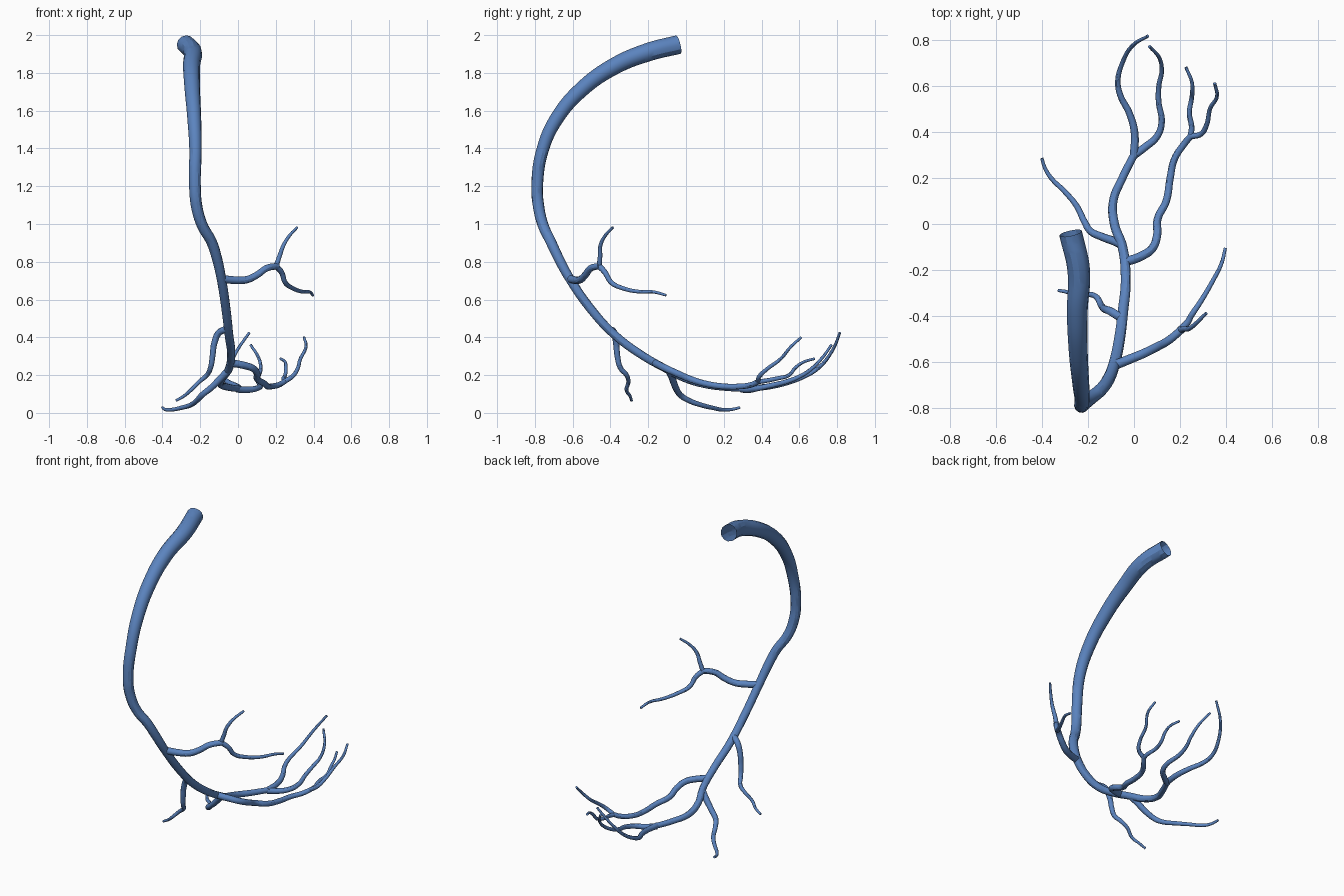
import bpy

blue = bpy.data.materials.new("vein_blue")
blue.diffuse_color = (0.105, 0.23, 0.52, 1)


def vessel(name, points, r0=0.02, r1=0.007, capped=True):
    """Smooth tapered tube; a fourth value in a point is its own radius."""
    curve = bpy.data.curves.new(name, 'CURVE')
    curve.dimensions = '3D'
    curve.bevel_depth = 1.0
    curve.bevel_resolution = 4
    curve.resolution_u = 8
    curve.use_fill_caps = capped
    spline = curve.splines.new('BEZIER')
    spline.bezier_points.add(len(points) - 1)
    for i, (bp, p) in enumerate(zip(spline.bezier_points, points)):
        bp.co = p[:3]
        bp.handle_left_type = bp.handle_right_type = 'AUTO'
        bp.radius = p[3] if len(p) > 3 else r0 + (r1 - r0) * i / (len(points) - 1)
    obj = bpy.data.objects.new(name, curve)
    bpy.context.collection.objects.link(obj)
    curve.materials.append(blue)
    bpy.ops.object.select_all(action='DESELECT')
    obj.select_set(True)
    bpy.context.view_layer.objects.active = obj
    bpy.ops.object.convert(target='MESH')
    bpy.ops.object.shade_smooth_by_angle()


# Main trunk, open at its wide upper end
vessel("trunk", [
    (-0.275, -0.04, 1.95, .050), (-0.24, -0.20, 1.91, .049), (-0.246, -0.38, 1.835, .045),
    (-0.242, -0.55, 1.715, .041), (-0.232, -0.68, 1.565, .037), (-0.225, -0.757, 1.40, .033),
    (-0.228, -0.788, 1.20, .031), (-0.218, -0.78, 1.09, .030), (-0.19, -0.757, 0.995, .029),
    (-0.14, -0.715, 0.905, .028), (-0.112, -0.675, 0.82, .027),
    (-0.088, -0.615, 0.71, .025), (-0.063, -0.50, 0.545, .024), (-0.048, -0.38, 0.415, .023),
    (-0.036, -0.24, 0.31, .022), (-0.05, -0.10, 0.23, .021), (-0.085, 0.0, 0.18, .020),
    (-0.09, 0.10, 0.15, .019), (-0.05, 0.20, 0.135, .018), (0.0, 0.30, 0.128, .017)],
    capped=False)

# End fork of the trunk
vessel("end_fork_left", [
    (0.0, 0.295, 0.128), (0.002, 0.40, 0.135), (-0.02, 0.48, 0.147), (-0.06, 0.56, 0.168),
    (-0.07, 0.62, 0.19), (-0.05, 0.70, 0.237), (-0.005, 0.775, 0.33), (0.06, 0.815, 0.425)],
    0.018)
vessel("end_fork_right", [
    (-0.005, 0.295, 0.125), (0.05, 0.335, 0.122), (0.10, 0.38, 0.13), (0.12, 0.44, 0.143),
    (0.107, 0.53, 0.165), (0.108, 0.60, 0.192), (0.12, 0.66, 0.23), (0.11, 0.72, 0.29),
    (0.067, 0.77, 0.36)], 0.018)

# Long right branch and its two twigs
vessel("right_branch", [
    (-0.04, -0.165, 0.265), (0.03, -0.14, 0.252), (0.08, -0.105, 0.235), (0.10, -0.05, 0.21),
    (0.102, 0.02, 0.18), (0.14, 0.10, 0.155), (0.157, 0.20, 0.14), (0.175, 0.28, 0.14),
    (0.22, 0.35, 0.15), (0.25, 0.385, 0.168)], 0.02, 0.014)
vessel("right_twig_outer", [
    (0.245, 0.38, 0.165), (0.29, 0.39, 0.195), (0.315, 0.43, 0.233), (0.33, 0.50, 0.285),
    (0.36, 0.555, 0.35), (0.35, 0.61, 0.40)], 0.013)
vessel("right_twig_inner", [
    (0.245, 0.38, 0.165), (0.25, 0.42, 0.17), (0.24, 0.48, 0.182), (0.25, 0.545, 0.20),
    (0.253, 0.58, 0.24), (0.25, 0.62, 0.268), (0.225, 0.68, 0.287)], 0.013)

# Low left branch
vessel("low_left_branch", [
    (-0.05, -0.09, 0.225), (-0.085, -0.075, 0.19), (-0.14, -0.055, 0.135),
    (-0.19, -0.03, 0.095), (-0.215, 0.01, 0.068), (-0.25, 0.08, 0.042), (-0.30, 0.14, 0.027),
    (-0.36, 0.20, 0.016), (-0.385, 0.24, 0.018), (-0.40, 0.285, 0.028)], 0.02)

# Hanging left branch
vessel("hanging_left_branch", [
    (-0.052, -0.41, 0.445), (-0.10, -0.38, 0.425), (-0.125, -0.37, 0.37),
    (-0.135, -0.363, 0.30), (-0.145, -0.348, 0.24), (-0.165, -0.315, 0.20),
    (-0.205, -0.305, 0.165), (-0.25, -0.315, 0.12), (-0.285, -0.297, 0.09),
    (-0.328, -0.288, 0.065)], 0.019)

# Upper right branch and its two twigs
vessel("upper_right_branch", [
    (-0.09, -0.615, 0.71), (-0.02, -0.587, 0.703), (0.045, -0.56, 0.705),
    (0.10, -0.533, 0.73), (0.15, -0.505, 0.765), (0.21, -0.455, 0.778)], 0.021, 0.017)
vessel("upper_twig_rising", [
    (0.20, -0.46, 0.772), (0.22, -0.455, 0.83), (0.24, -0.453, 0.885),
    (0.27, -0.43, 0.935), (0.313, -0.387, 0.982)], 0.014)
vessel("upper_twig_falling", [
    (0.20, -0.46, 0.778), (0.23, -0.43, 0.745), (0.25, -0.395, 0.69), (0.29, -0.335, 0.66),
    (0.34, -0.25, 0.642), (0.38, -0.17, 0.64), (0.396, -0.105, 0.623)], 0.016)
